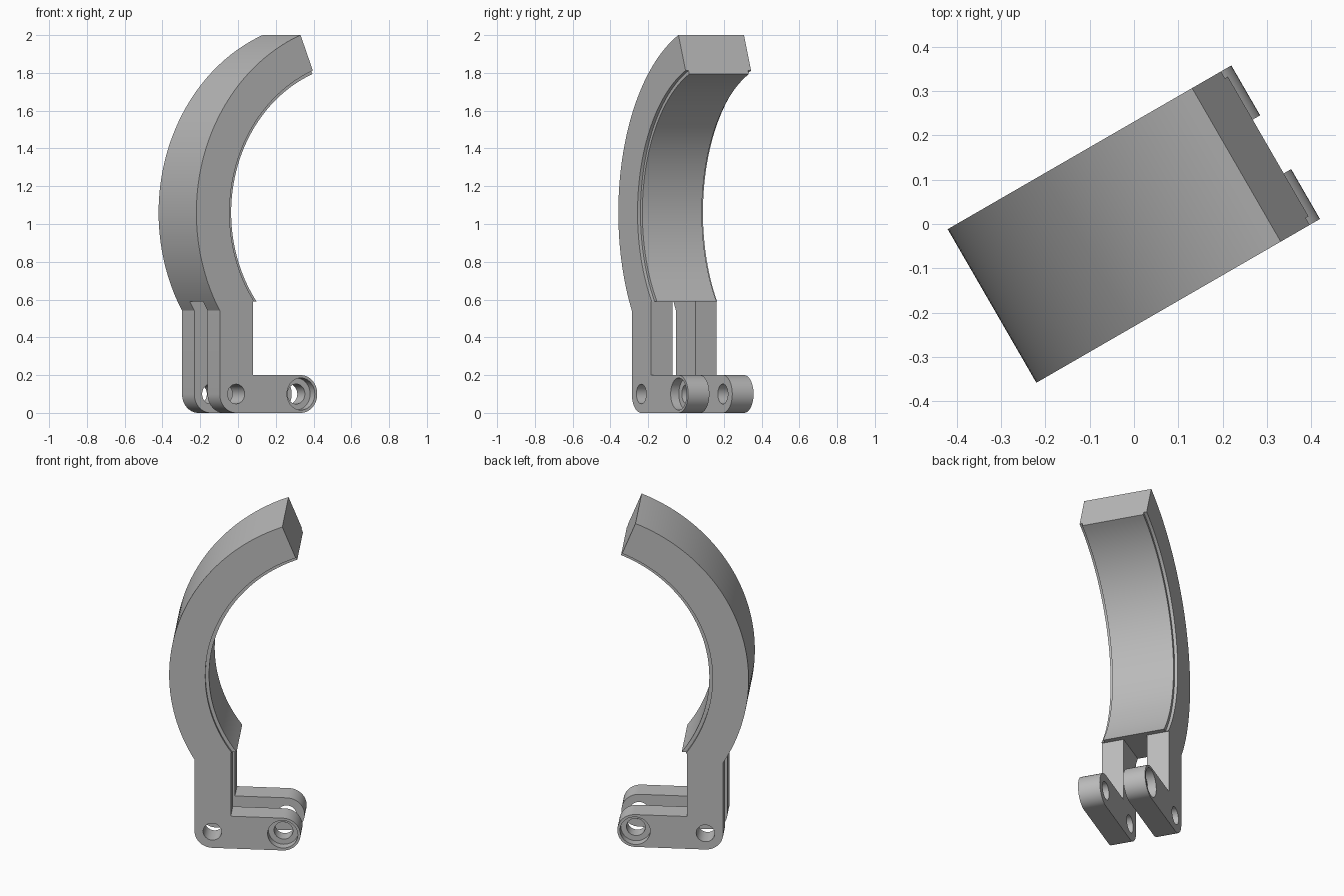
import bpy, bmesh
from math import sin, cos, pi, radians, asin, atan2

if "Cube" in bpy.data.objects:
    bpy.data.objects.remove(bpy.data.objects["Cube"])

grey = bpy.data.materials.new("plain grey")
grey.use_nodes = True
colour = (0.5, 0.5, 0.5, 1)
grey.diffuse_color = colour
grey.node_tree.nodes["Principled BSDF"].inputs["Base Color"].default_value = colour

# Key sizes
HALF = 0.2                     # half width of the clamp
CU, CZ = 0.643, 1.06           # centre of the jaw arc
OUTER, INNER, PAD = 1.013, 0.81, 0.79
TOP_ANGLE = radians(111.8)
SEAT = 0.59                    # underside of the jaw
COL_BACK, COL_FRONT = -0.227, -0.023
PIVOT, BOLT, ROUND = -0.127, 0.269, 0.1
SLOT = 0.07


def arc(u, z, r, start, end, n):
    return [(u + r * cos(start + (end - start) * i / n),
             z + r * sin(start + (end - start) * i / n)) for i in range(n + 1)]


def angle_at(r, z):
    """Angle on the left side of the jaw circle at a given height."""
    return pi - asin((z - CZ) / r)


def extrude(name, profile, v0, v1):
    """Extrude a side profile across the clamp's width."""
    bm = bmesh.new()
    face = bm.faces.new([bm.verts.new((u, v0, z)) for u, z in profile])
    new = bmesh.ops.extrude_face_region(bm, geom=[face])["geom"]
    bmesh.ops.translate(bm, vec=(0, v1 - v0, 0),
                        verts=[g for g in new if isinstance(g, bmesh.types.BMVert)])
    bmesh.ops.recalc_face_normals(bm, faces=bm.faces)
    mesh = bpy.data.meshes.new(name)
    bm.to_mesh(mesh)
    bm.free()
    mesh.materials.append(grey)
    obj = bpy.data.objects.new(name, mesh)
    bpy.context.collection.objects.link(obj)
    return obj


def select(obj):
    bpy.ops.object.select_all(action='DESELECT')
    obj.select_set(True)
    bpy.context.view_layer.objects.active = obj


def cut(obj, cutter):
    mod = obj.modifiers.new("cut", 'BOOLEAN')
    mod.operation = 'DIFFERENCE'
    mod.solver = 'EXACT'
    mod.object = cutter
    select(obj)
    bpy.ops.object.modifier_apply(modifier=mod.name)
    bpy.data.objects.remove(cutter)


def hole(obj, u, r, v0, v1):
    cut(obj, extrude("hole_cutter", arc(u, ROUND, r, 0, 2 * pi, 40)[:-1], v0, v1))


# Jaw, column and foot in one profile
col_top = CZ - (OUTER ** 2 - (CU - COL_BACK) ** 2) ** 0.5
outline = arc(CU, CZ, INNER, TOP_ANGLE, angle_at(INNER, SEAT), 48)
outline += [(COL_FRONT, SEAT), (COL_FRONT, 2 * ROUND)]
outline += arc(BOLT, ROUND, ROUND, pi / 2, -pi / 2, 24)
outline += arc(PIVOT, ROUND, ROUND, -pi / 2, -pi, 12)
outline += arc(CU, CZ, OUTER, angle_at(OUTER, col_top), TOP_ANGLE, 56)
body = extrude("clamp_body", outline, -HALF, HALF)

# Slot that splits the column and foot into two arms
cut(body, extrude("slot_cutter", [(-1, -1), (1, -1), (1, SEAT), (-1, SEAT)], -SLOT, SLOT))

# Pivot hole, bolt hole and bolt recesses on both outer sides
hole(body, PIVOT, 0.052, -1, 1)
hole(body, BOLT, 0.053, -1, 1)
for side in (-1, 1):
    hole(body, BOLT, 0.085, *sorted((side * (HALF - 0.05), side * 1)))

# Raised gripping pad inside the jaw
pad_outline = arc(CU, CZ, PAD, TOP_ANGLE, angle_at(PAD, SEAT), 48)
pad_outline += arc(CU, CZ, INNER + 0.003, angle_at(INNER + 0.003, SEAT), TOP_ANGLE, 48)
pad = extrude("grip_pad", pad_outline, -HALF + 0.018, HALF - 0.018)

# Smooth the curves and turn the clamp on its stand
for obj in (body, pad):
    select(obj)
    bpy.ops.object.shade_smooth_by_angle(angle=radians(25))
    obj.rotation_euler.z = radians(30)
